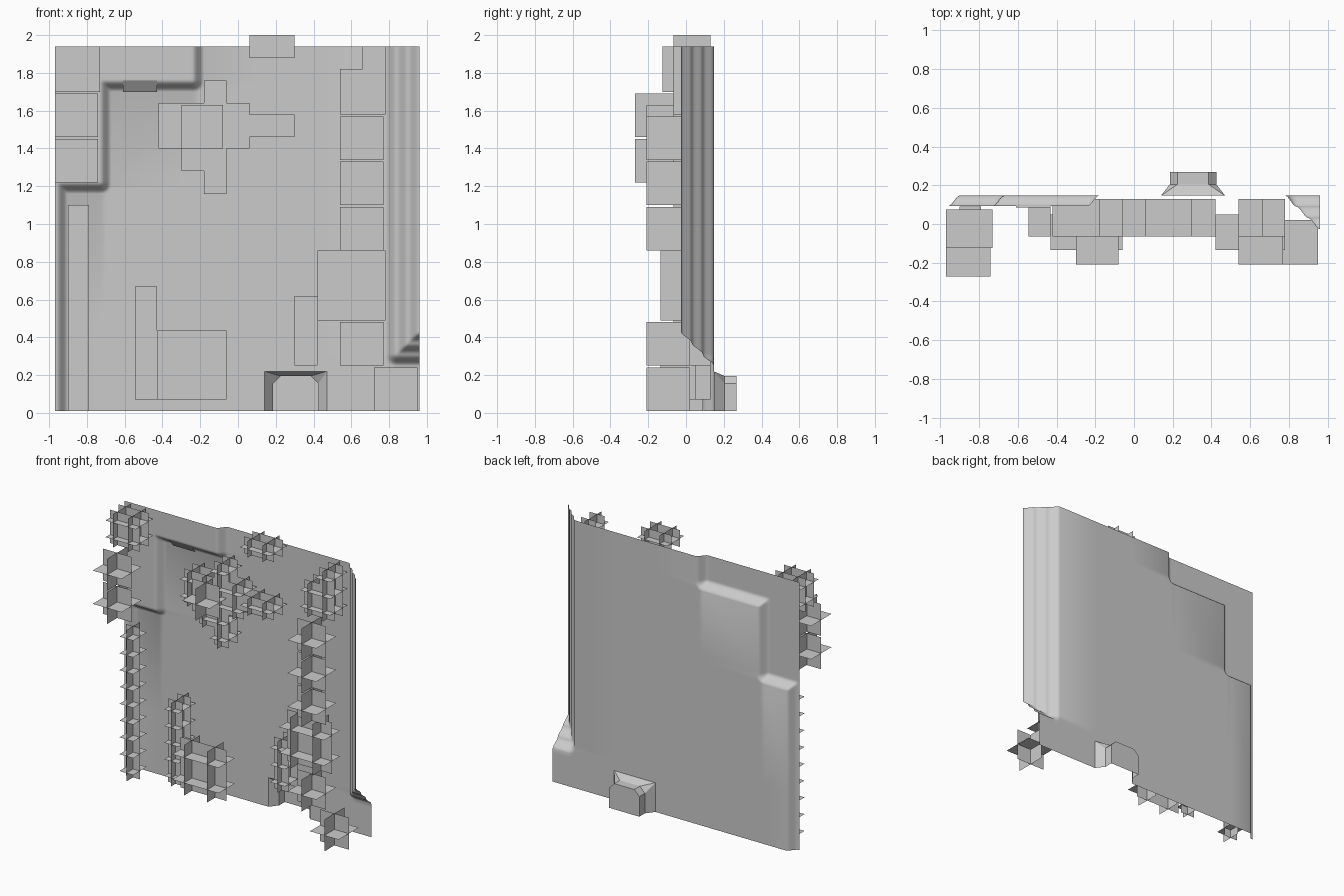
import bpy, bmesh, math

if "Cube" in bpy.data.objects:
    bpy.data.objects.remove(bpy.data.objects["Cube"])

grey = bpy.data.materials.new("plain grey")
grey.diffuse_color = (0.6, 0.6, 0.6, 1)
grey.use_nodes = True
grey.node_tree.nodes["Principled BSDF"].inputs["Base Color"].default_value = grey.diffuse_color


def finish(name, bm, smooth=False):
    me = bpy.data.meshes.new(name)
    bm.to_mesh(me)
    bm.free()
    ob = bpy.data.objects.new(name, me)
    bpy.context.collection.objects.link(ob)
    me.materials.append(grey)
    if smooth:
        bpy.ops.object.select_all(action='DESELECT')
        ob.select_set(True)
        bpy.context.view_layer.objects.active = ob
        bpy.ops.object.shade_smooth_by_angle(angle=math.radians(40))
    return ob


# ---- wall sheet: a height field with raised, round-cornered areas ----
WALL_Y = 0.147


def inside(a, b, r=0.06):
    """Depth inside a corner region, with the corner rounded."""
    if a < r and b < r:
        return r - math.hypot(r - a, r - b)
    return min(a, b)


def ease(t):
    t = max(0.0, min(1.0, t))
    return t * t * (3 - 2 * t)


def wall_y(x, z):
    left = max(inside(-0.18 - x, z - 1.70), inside(-0.67 - x, z - 1.16), -0.90 - x)
    right = inside(x - 0.78, z - 0.25)
    steps = sum(ease((right - 0.06 * k) / 0.06) for k in range(3))
    return WALL_Y - 0.055 * ease(left / 0.06) - 0.058 * steps


def lines(bands, extra):
    vals = set(extra)
    for a, b in bands:
        n = round((b - a) / 0.01)
        vals.update(round(a + (b - a) * i / n, 4) for i in range(n + 1))
    return sorted(vals)


xs = lines([(-0.97, -0.90), (-0.74, -0.67), (-0.25, -0.18), (0.78, 0.96)], [0.14, 0.47])
zs = lines([(1.16, 1.23), (1.70, 1.77), (0.25, 0.44)], [0.01, 0.22, 1.94])
bm = bmesh.new()
grid = [[bm.verts.new((x, wall_y(x, z), z)) for x in xs] for z in zs]
for j in range(len(zs) - 1):
    for i in range(len(xs) - 1):
        if xs[i] >= 0.14 and xs[i + 1] <= 0.47 and zs[j + 1] <= 0.22:
            continue  # opening of the niche
        bm.faces.new((grid[j][i], grid[j][i + 1], grid[j + 1][i + 1], grid[j + 1][i]))
finish("wall_sheet", bm, True)

# ---- niche pushed out of the back of the wall ----
bm = bmesh.new()
loops = []
for h, t, c, y in ((0.165, 0.22, 0.001, WALL_Y), (0.12, 0.195, 0.04, 0.205), (0.12, 0.195, 0.04, 0.268)):
    pts = [(-h, 0.01), (-h, t - c), (-h + c, t), (h - c, t), (h, t - c), (h, 0.01)]
    loops.append([bm.verts.new((0.305 + x, y, z)) for x, z in pts])
for a, b in zip(loops, loops[1:]):
    for i in range(5):
        bm.faces.new((a[i], a[i + 1], b[i + 1], b[i]))
bm.faces.new(loops[-1])
bmesh.ops.recalc_face_normals(bm, faces=bm.faces)
finish("niche", bm)

# ---- small sloped plate on the upper ledge ----
bm = bmesh.new()
bm.faces.new([bm.verts.new(p) for p in ((-0.61, 0.13, 1.70), (-0.43, 0.13, 1.70),
                                        (-0.43, 0.085, 1.76), (-0.61, 0.085, 1.76))])
finish("ledge_plate", bm)


# ---- foliage cards: a block of cells, each with planes through its middle ----
def cards(name, x0, x1, y0, y1, z0, z1, nx=1, ny=1, nz=1):
    lo, hi, n = (x0, y0, z0), (x1, y1, z1), (nx, ny, nz)
    bm = bmesh.new()
    for ax in range(3):
        u, v = (ax + 1) % 3, (ax + 2) % 3
        for k in range(n[ax]):
            c = lo[ax] + (hi[ax] - lo[ax]) * (k + 0.5) / n[ax]
            vs = []
            for a, b in ((lo[u], lo[v]), (hi[u], lo[v]), (hi[u], hi[v]), (lo[u], hi[v])):
                p = [0, 0, 0]
                p[ax], p[u], p[v] = c, a, b
                vs.append(bm.verts.new(p))
            if ax == 1:
                vs.reverse()
            f = bm.faces.new(vs)
            f.normal_update()
            if f.normal.y > 0.5:
                f.normal_flip()
    finish(name, bm)


# large single clumps
for z in (1.22, 1.46):
    cards("left_clump", -0.97, -0.74, -0.27, -0.04, z, z + 0.23)
for z in (0.25, 0.86, 1.10, 1.34):
    cards("right_clump", 0.54, 0.77, -0.21, 0.02, z, z + 0.23)
cards("corner_clump", 0.72, 0.95, -0.21, 0.02, 0.01, 0.24)
cards("centre_clump", -0.30, -0.08, -0.21, 0.02, 1.40, 1.63)

# medium two by two clumps
cards("low_left_bush", -0.43, -0.06, -0.135, 0.05, 0.07, 0.435, 2, 1, 2)
cards("low_right_bush", 0.42, 0.78, -0.135, 0.05, 0.49, 0.86, 2, 1, 2)

# small-celled vines: x0, x1, z0, z1, cells across, cells up
small = [
    (0.06, 0.30, 1.88, 2.00, 2, 1), (0.54, 0.66, 1.58, 1.82, 1, 2),
    (0.66, 0.78, 1.58, 1.94, 1, 3), (0.30, 0.42, 0.25, 0.62, 1, 3),
    (-0.545, -0.43, 0.07, 0.67, 1, 5), (-0.42, 0.06, 1.40, 1.64, 4, 2),
    (0.06, 0.30, 1.46, 1.58, 2, 1), (-0.18, -0.06, 1.64, 1.76, 1, 1),
    (-0.30, -0.06, 1.28, 1.40, 2, 1), (-0.18, -0.06, 1.16, 1.28, 1, 1)]
for x0, x1, z0, z1, nx, nz in small:
    cards("small_vine", x0, x1, -0.065, 0.13, z0, z1, nx, 2, nz)
cards("left_column_vine", -0.90, -0.79, -0.065, 0.09, 0.01, 1.10, 1, 1, 9)
cards("top_left_vine", -0.97, -0.73, -0.125, 0.075, 1.70, 1.94, 2, 2, 2)
